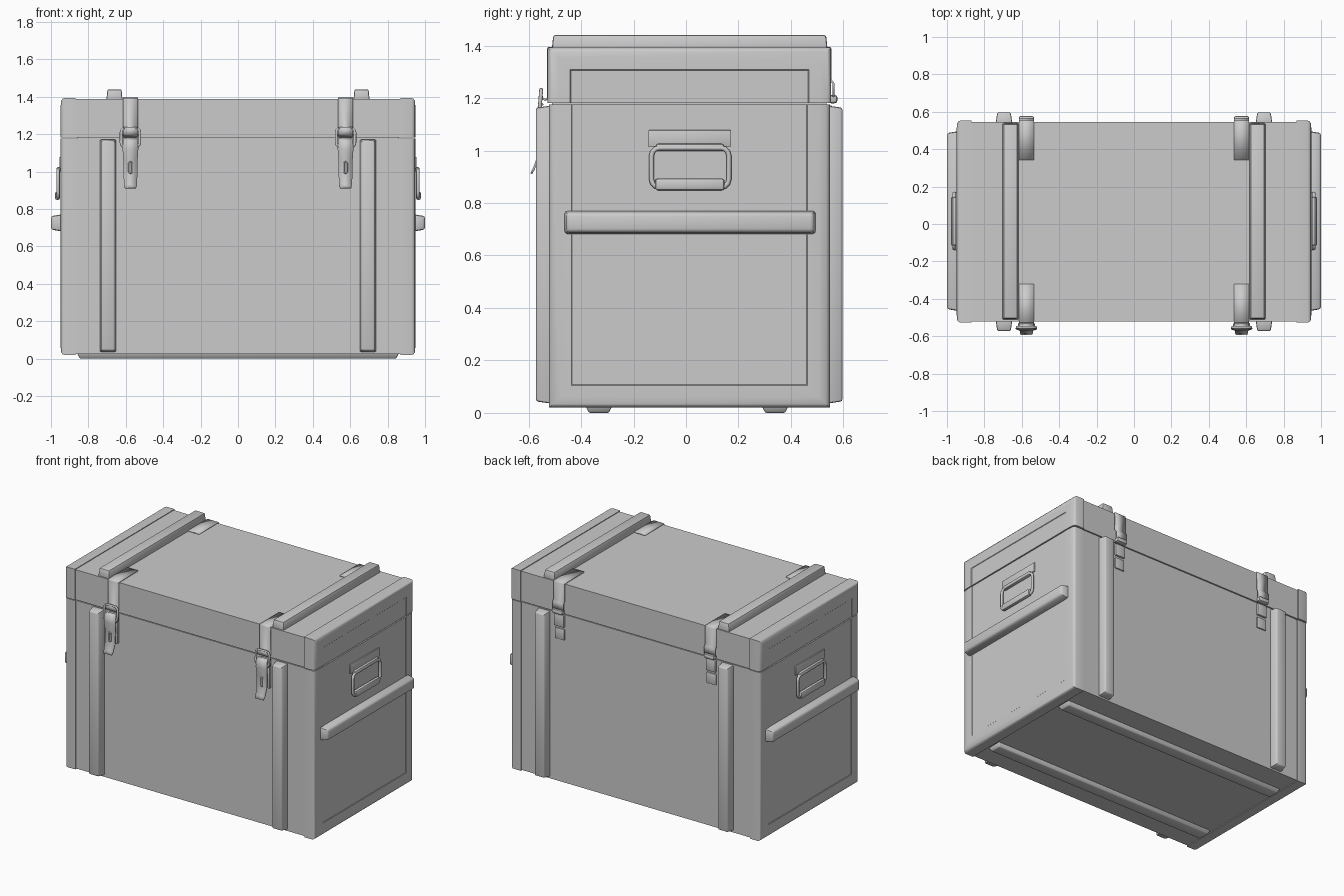
import bpy, bmesh, math
from mathutils import Vector

if "Cube" in bpy.data.objects:
    bpy.data.objects.remove(bpy.data.objects["Cube"])

CY = 0.014  # depth centre of the body


def finish(name, bm, smooth=True):
    bmesh.ops.recalc_face_normals(bm, faces=bm.faces[:])
    me = bpy.data.meshes.new(name)
    bm.to_mesh(me)
    bm.free()
    ob = bpy.data.objects.new(name, me)
    bpy.context.scene.collection.objects.link(ob)
    if smooth:
        bpy.ops.object.select_all(action='DESELECT')
        ob.select_set(True)
        bpy.context.view_layer.objects.active = ob
        bpy.ops.object.shade_smooth_by_angle(angle=math.radians(40))
    return ob


def box(name, x, y, z, bevel=0.0, taper=None):
    """Box from (min, max) ranges; taper = (axis, side, amount) narrows one face."""
    bm = bmesh.new()
    bmesh.ops.create_cube(bm, size=1)
    r = [sorted(x), sorted(y), sorted(z)]
    for v in bm.verts:
        s = [1 if c > 0 else -1 for c in v.co]
        p = [r[i][1] if s[i] > 0 else r[i][0] for i in range(3)]
        if taper and s[taper[0]] == taper[1]:
            p = [p[i] if i == taper[0] else p[i] - s[i] * taper[2] for i in range(3)]
        v.co = p
    if bevel:
        bmesh.ops.bevel(bm, geom=bm.edges[:], offset=bevel, segments=2,
                        profile=0.5, affect='EDGES')
    return finish(name, bm, bool(bevel))


def end_cap(name, s, y, z, open_top):
    """End frame with rounded rim on three sides and a flat panel."""
    prof = [(0.868, 0), (0.928, 0), (0.939, 0.004), (0.945, 0.014),
            (0.948, 0.04), (0.949, 0.085), (0.946, 0.088)]
    bm = bmesh.new()
    rings = []
    for x, d in prof:
        lo, hi = (d, 0) if open_top else (0, d)
        rings.append([bm.verts.new((s * x, py, pz)) for py, pz in (
            (y[0] + d, z[0] + lo), (y[1] - d, z[0] + lo),
            (y[1] - d, z[1] - hi), (y[0] + d, z[1] - hi))])
    for a, b in zip(rings, rings[1:]):
        for i in range(4):
            j = (i + 1) % 4
            bm.faces.new((a[i], a[j], b[j], b[i]))
    bm.faces.new(rings[0])
    bm.faces.new(rings[-1])
    finish(name, bm)


def ribbon(name, pts, cx, half, thick=0.008):
    """Bent sheet metal strip: (y, z) profile spread along x."""
    bm = bmesh.new()
    rows = []
    for i, (y, z) in enumerate(pts):
        h = half[i] if isinstance(half, list) else half
        rows.append([bm.verts.new((cx + k * h, y, z)) for k in (-1, 1)])
    for a, b in zip(rows, rows[1:]):
        bm.faces.new((a[0], a[1], b[1], b[0]))
    ob = finish(name, bm)
    m = ob.modifiers.new("thickness", 'SOLIDIFY')
    m.thickness, m.offset = thick, 0
    return ob


def wire_loop(name, origin, u, v, w, h, rad, wire):
    """Rounded rectangular wire loop in the plane u, v."""
    cu = bpy.data.curves.new(name, 'CURVE')
    cu.dimensions, cu.bevel_depth, cu.bevel_resolution = '3D', wire, 2
    pts = []
    for k, (a, b) in enumerate(((1, 1), (-1, 1), (-1, -1), (1, -1))):
        for n in range(4):
            t = math.pi / 2 * (k + n / 3)
            pts.append(Vector(origin)
                       + Vector(u) * (a * (w / 2 - rad) + rad * math.cos(t))
                       + Vector(v) * (b * (h / 2 - rad) + rad * math.sin(t)))
    sp = cu.splines.new('POLY')
    sp.points.add(len(pts) - 1)
    for p, q in zip(sp.points, pts):
        p.co = (*q, 1)
    sp.use_cyclic_u = True
    bpy.context.scene.collection.objects.link(bpy.data.objects.new(name, cu))


# body, lid and the filler behind the seam
box("body", (-0.87, 0.87), (-0.516, 0.542), (0.025, 1.176))
box("lid", (-0.87, 0.87), (-0.52, 0.546), (1.182, 1.388))
box("seam_filler", (-0.86, 0.86), (-0.51, 0.536), (1.16, 1.2))

# runners under the floor
for y in (-0.332, 0.34):
    box("floor_runner", (-0.86, 0.86), (y - 0.053, y + 0.053), (0.0, 0.03), 0.006, (2, -1, 0.015))

for s in (-1, 1):
    # framed ends
    end_cap("body_end", s, (-0.522, 0.548), (0.02, 1.176), True)
    end_cap("lid_end", s, (-0.527, 0.553), (1.182, 1.393), False)

    # wooden battens on front, back, top and ends
    bx = (s * 0.65, s * 0.74)
    box("front_batten", bx, (-0.572, -0.51), (0.035, 1.172), 0.008, (1, -1, 0.009))
    box("back_batten", bx, (0.535, 0.596), (0.035, 1.172), 0.008, (1, 1, 0.009))
    box("top_batten", (s * 0.617, s * 0.704), (-0.512, 0.54), (1.38, 1.44), 0.008, (2, 1, 0.006))
    box("end_batten", (s * 0.94, s * 1.0), (-0.465, 0.496), (0.68, 0.772), 0.012, (0, s, 0.01))

    # carrying handle: plate, rolled hinge, loop and grip
    box("handle_plate", (s * 0.94, s * 0.954), (-0.143, 0.172), (1.015, 1.078), 0.003)
    box("handle_hinge", (s * 0.944, s * 0.97), (-0.115, 0.145), (0.998, 1.026), 0.01)
    wire_loop("handle_loop", (s * 0.962, CY + 0.002, 0.935), (0, 1, 0), (0, 0, 1), 0.295, 0.15, 0.03, 0.0095)
    box("handle_grip", (s * 0.952, s * 0.978), (-0.118, 0.147), (0.848, 0.894), 0.011)

    # front latch: lid strap with hook, base plate, wire loop, lever, slot
    cx = s * 0.575
    ribbon("latch_strap", [(-0.32, 1.391), (-0.524, 1.391), (-0.526, 1.387), (-0.526, 1.2),
                           (-0.537, 1.193), (-0.548, 1.2), (-0.556, 1.236)], cx, 0.04)
    box("latch_base", (cx - 0.036, cx + 0.036), (-0.532, -0.51), (0.97, 1.17), 0.004)
    box("latch_pivot", (cx - 0.045, cx + 0.045), (-0.562, -0.525), (1.122, 1.152), 0.011)
    wire_loop("latch_loop", (cx, -0.556, 1.182), (1, 0, 0), (0, 0.08, 1), 0.1, 0.1, 0.022, 0.0075)
    ribbon("latch_lever", [(-0.545, 1.178), (-0.562, 1.165), (-0.566, 1.12), (-0.56, 1.06),
                           (-0.562, 0.98), (-0.58, 0.93), (-0.59, 0.912)], cx,
           [0.036, 0.04, 0.042, 0.038, 0.037, 0.034, 0.03])
    wire_loop("latch_staple", (cx, -0.566, 1.022), (1, 0, 0), (0, 0, 1), 0.016, 0.06, 0.007, 0.004)

    # back hinge: lid strap, knuckles and body leaf
    ribbon("hinge_strap", [(0.342, 1.391), (0.548, 1.391), (0.551, 1.387), (0.551, 1.27),
                           (0.562, 1.255), (0.562, 1.205)], cx, 0.041)
    box("hinge_knuckle", (cx - 0.041, cx + 0.041), (0.542, 0.578), (1.18, 1.212), 0.012)
    box("hinge_leaf", (cx - 0.036, cx + 0.036), (0.535, 0.556), (1.09, 1.172), 0.003)
    box("hinge_lower_plate", (cx - 0.036, cx + 0.036), (0.535, 0.55), (1.0, 1.075), 0.003)
